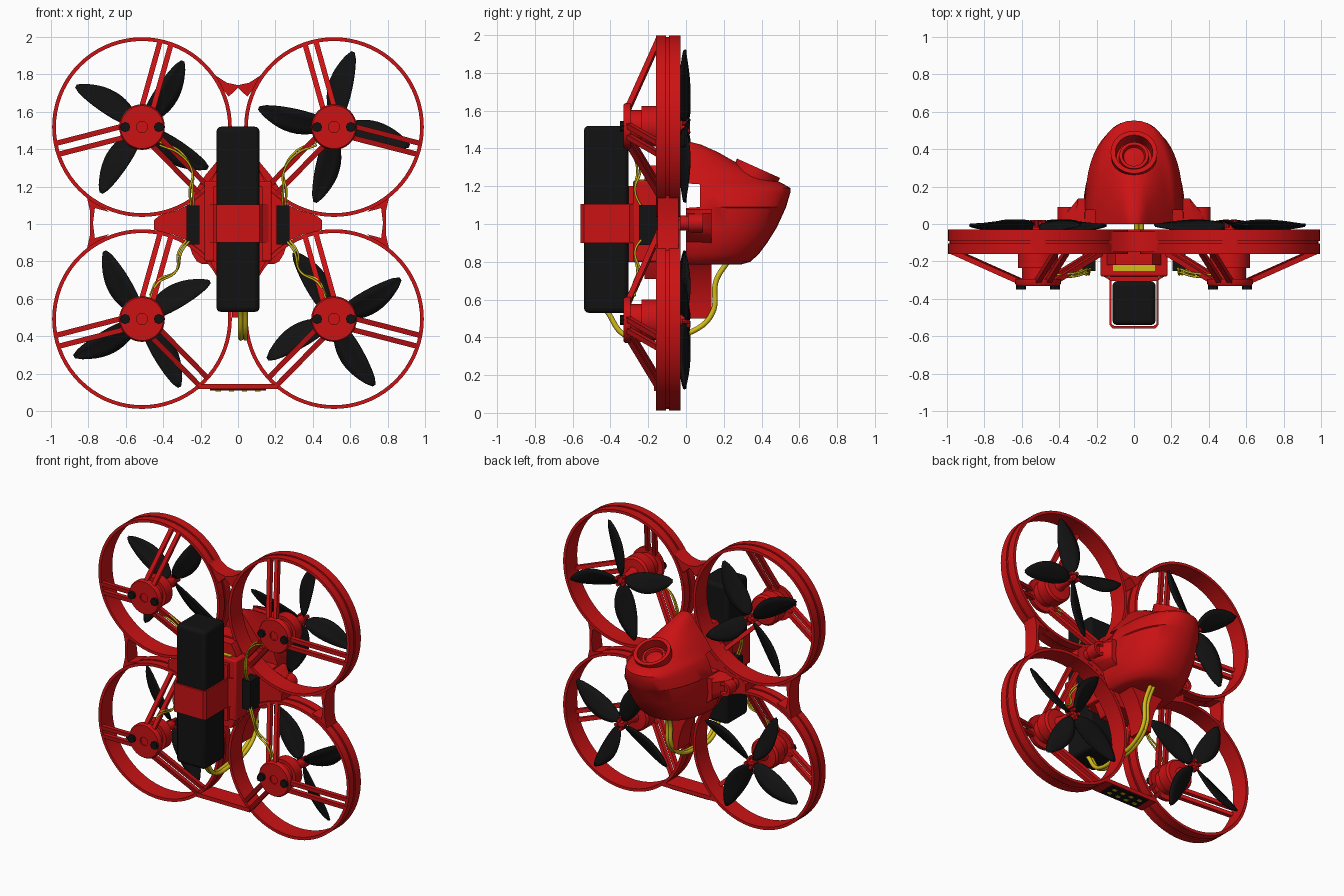
import bpy, bmesh, math
from mathutils import Vector

cube = bpy.data.objects.get("Cube")
if cube:
    bpy.data.objects.remove(cube)


def material(name, rgb):
    m = bpy.data.materials.new(name)
    m.use_nodes = True
    m.diffuse_color = (*rgb, 1)
    m.node_tree.nodes["Principled BSDF"].inputs["Base Color"].default_value = (*rgb, 1)
    return m


RED = material("red plastic", (0.60, 0.006, 0.007))
BLACK = material("black", (0.006, 0.006, 0.006))
YELLOW = material("yellow", (0.65, 0.50, 0.01))
X, Y, Z = Vector((1, 0, 0)), Vector((0, 1, 0)), Vector((0, 0, 1))


def finish(name, bm, mat, angle=35):
    bmesh.ops.recalc_face_normals(bm, faces=bm.faces)
    me = bpy.data.meshes.new(name)
    bm.to_mesh(me)
    bm.free()
    me.materials.append(mat)
    ob = bpy.data.objects.new(name, me)
    bpy.context.collection.objects.link(ob)
    bpy.ops.object.select_all(action='DESELECT')
    ob.select_set(True)
    bpy.context.view_layer.objects.active = ob
    bpy.ops.object.shade_smooth_by_angle(angle=math.radians(angle))
    return ob


def loft(name, loops, mat, cyclic=False, angle=35):
    """Skin a row of equal closed loops and cap the ends."""
    bm = bmesh.new()
    rows = [[bm.verts.new(p) for p in lp] for lp in loops]
    n = len(rows[0])
    pairs = list(zip(rows, rows[1:])) + ([(rows[-1], rows[0])] if cyclic else [])
    for a, b in pairs:
        for i in range(n):
            j = (i + 1) % n
            bm.faces.new((a[i], a[j], b[j], b[i]))
    if not cyclic:
        bm.faces.new(rows[0])
        bm.faces.new(rows[-1])
    return finish(name, bm, mat, angle)


def turned(name, centre, profile, mat, axis=Y, n=32, cyclic=False):
    """Lathe of (radius, height) pairs about an axis."""
    c, w = Vector(centre), axis.normalized()
    u = X if abs(w.x) < 0.5 else Z
    v = w.cross(u)
    ts = [math.tau * i / n for i in range(n)]
    return loft(name, [[c + w * h + (u * math.cos(t) + v * math.sin(t)) * r for t in ts]
                       for r, h in profile], mat, cyclic)


def slab(name, pts, y0, y1, mat):
    """Extrude an x-z outline along y."""
    return loft(name, [[(x, y, z) for x, z in pts] for y in (y0, y1)], mat)


def box(name, x, y, z, mat, bevel=0):
    ob = slab(name, [(x[0], z[0]), (x[1], z[0]), (x[1], z[1]), (x[0], z[1])], *y, mat)
    if bevel:
        b = ob.modifiers.new("Bevel", 'BEVEL')
        b.width, b.segments = bevel, 3
    return ob


def beam(name, p, q, w, mat):
    p, q = Vector(p), Vector(q)
    u = (q - p).cross(Y).normalized() * w / 2
    v = u.cross(q - p).normalized() * w / 2
    return loft(name, [[e + u + v, e - u + v, e - u - v, e + u - v] for e in (p, q)], mat)


def wire(name, pts, r, mat):
    cu = bpy.data.curves.new(name, 'CURVE')
    cu.dimensions, cu.bevel_depth, cu.bevel_resolution = '3D', r, 2
    sp = cu.splines.new('BEZIER')
    sp.bezier_points.add(len(pts) - 1)
    for b, p in zip(sp.bezier_points, pts):
        b.co = p
        b.handle_left_type = b.handle_right_type = 'AUTO'
    cu.materials.append(mat)
    ob = bpy.data.objects.new(name, cu)
    bpy.context.collection.objects.link(ob)


CX, MID, RAD = 0.513, 1.005, 0.48


def half_width(z, cap):
    """Half the gap left between the four ducts at a height."""
    d = CX - abs(z - MID)
    return min(cap, CX - math.sqrt(max(0.0, (RAD + 0.002) ** 2 - d * d)))


def gap_outline(z0, z1, cap, n=24):
    zs = [z0 + (z1 - z0) * i / n for i in range(n + 1)]
    return [(half_width(z, cap), z) for z in zs] + [(-half_width(z, cap), z) for z in reversed(zs)]


def blade(name, centre, a, spin):
    bm = bmesh.new()
    out = Vector((math.cos(a), 0, math.sin(a)))
    side = Vector((-math.sin(a), 0, math.cos(a)))
    rows = []
    for i in range(13):
        t = i / 12
        chord = 0.015 + 0.125 * max(0, math.sin(math.pi * t ** 0.85)) ** 0.7
        pitch = math.radians(32 - 16 * t)
        mid = centre + out * (0.025 + 0.39 * t) + side * spin * 0.02 * math.sin(math.pi * t)
        rows.append([])
        for k in (-0.5, -0.2, 0.2, 0.5):
            lift = spin * k * chord * math.sin(pitch) + 0.008 * (1 - 4 * k * k)
            rows[-1].append(bm.verts.new(mid + side * k * chord * math.cos(pitch) + Y * lift))
    for p, q in zip(rows, rows[1:]):
        for k in range(3):
            bm.faces.new((p[k], p[k + 1], q[k + 1], q[k]))
    ob = finish(name, bm, BLACK, 60)
    s = ob.modifiers.new("Thickness", 'SOLIDIFY')
    s.thickness, s.offset = 0.008, 0


# Ducts, motors, struts and propellers
first_blade = {(-1, 1): 58, (1, 1): 76, (-1, -1): 29, (1, -1): 31}
for (sx, sz), start in first_blade.items():
    tag = ("left" if sx > 0 else "right") + ("_upper" if sz > 0 else "_lower")
    c = Vector((sx * CX, 0, MID + sz * CX))
    turned("duct_" + tag, c, [(0.46, -0.16), (RAD, -0.16), (RAD, -0.105), (0.472, -0.105), (0.472, -0.09),
                              (RAD, -0.09), (RAD, -0.03), (0.46, -0.03)], RED, n=72, cyclic=True)
    turned("motor_" + tag, c, [(0.03, -0.32), (0.03, -0.33), (0.115, -0.33), (0.122, -0.32), (0.122, -0.295),
                               (0.085, -0.295), (0.085, -0.235), (0.108, -0.235), (0.108, -0.16), (0.095, -0.145),
                               (0.04, -0.14), (0.03, -0.1), (0.03, 0.0), (0.015, 0.015)], RED)
    for k in range(4):
        a = math.radians(start + 45 + 90 * k)
        turned("prop_screw_" + tag, c + Vector((math.cos(a), 0, math.sin(a))) * 0.03,
               [(0.013, -0.02), (0.013, 0.022)], RED, n=10)
    for k in (-1, 1):
        turned("motor_pad_" + tag, c + X * k * 0.09, [(0.027, -0.35), (0.027, -0.32)], BLACK, n=8)
    for deg in (74.4, 194.4, 314.4):
        a = math.radians(deg)
        out = Vector((sx * -math.cos(a), 0, math.sin(a)))
        side = out.cross(Y)
        for k in (-1, 1):
            off = c + side * k * 0.03
            beam("strut_" + tag, off + out * 0.09 - Y * 0.31, off + out * 0.467 - Y * 0.147, 0.028, RED)
    for k in range(4):
        blade("propeller_blade_" + tag, c - Y * 0.01, math.radians(start + 90 * k), sx * sz)

# Frame between the ducts
slab("centre_plate", gap_outline(0.72, 1.32, 0.45), -0.15, -0.03, RED)
slab("top_bridge", [(-0.13, 1.80), (-0.06, 1.755), (0, 1.742), (0.06, 1.755), (0.13, 1.80), (0.08, 1.72),
                    (0.05, 1.68), (0, 1.728), (-0.05, 1.68), (-0.08, 1.72)], -0.15, -0.04, RED)
for s in (-1, 1):
    slab("side_bridge", [(s * x, MID + z) for x, z in (
        (0.81, 0.15), (0.79, 0.06), (0.79, -0.06), (0.81, -0.15), (0.69, -0.06),
        (0.765, -0.08), (0.775, 0), (0.765, 0.08), (0.69, 0.06))], -0.15, -0.04, RED)
box("bottom_bridge", (-0.21, 0.21), (-0.17, -0.03), (0.117, 0.145), RED)
box("light_board", (-0.15, 0.15), (-0.155, -0.04), (0.109, 0.118), BLACK)
for i in range(4):
    for y in (-0.13, -0.08):
        x = -0.105 + 0.07 * i
        box("light", (x - 0.014, x + 0.014), (y, y + 0.02), (0.105, 0.11), YELLOW)

# Electronics tray, battery and strap
slab("tray", [(0.17, 0.84), (0.17, 1.18), (0.1, 1.31), (-0.1, 1.31),
              (-0.17, 1.18), (-0.17, 0.84), (-0.1, 0.71), (0.1, 0.71)], -0.22, -0.14, RED)
box("tray_box", (-0.18, 0.18), (-0.28, -0.14), (0.8, 1.23), RED, 0.01)
box("battery_rest", (-0.13, 0.13), (-0.305, -0.27), (0.8, 1.2), RED)
box("tray_plug", (-0.113, 0.113), (-0.25, -0.17), (1.2, 1.236), YELLOW)
box("battery", (-0.115, 0.115), (-0.54, -0.305), (0.53, 1.52), BLACK, 0.025)
strap = [(0.18, -0.27), (0.13, -0.30), (0.13, -0.54), (0.115, -0.558)]
inner = [(0.105, -0.545), (0.119, -0.535), (0.119, -0.295), (0.17, -0.255)]
outline = strap + [(-x, y) for x, y in reversed(strap)] + [(-x, y) for x, y in reversed(inner)] + inner[::-1][::-1]
loft("battery_strap", [[(x, y, z) for x, y in outline] for z in (0.9, 1.105)], RED)
for s in (-1, 1):
    box("connector", (s * 0.24 - 0.035, s * 0.24 + 0.035), (-0.25, -0.15), (0.89, 1.1), BLACK)
    for k in (-0.008, 0.008):
        wire("upper_motor_wire", [(s * 0.42, -0.28 + k, 1.43 + k), (s * 0.31, -0.27 + k, 1.38 + k),
             (s * 0.245, -0.25 + k, 1.28), (s * 0.25 + k, -0.27, 1.18), (s * 0.24 + k, -0.22, 1.06)], 0.006, YELLOW)
        wire("lower_motor_wire", [(s * 0.47, -0.28 + k, 0.61 + k), (s * 0.43, -0.27 + k, 0.69 + k),
             (s * 0.33, -0.25 + k, 0.75), (s * 0.31 + k, -0.27, 0.85), (s * 0.24 + k, -0.22, 0.94)], 0.006, YELLOW)

# Canopy skirt following the ducts, with screw ears
loft("canopy_skirt", [[(x, y, z) for x, z in gap_outline(0.5, 1.08, cap)]
                      for y, cap in ((0.0, 0.38), (0.06, 0.36), (0.135, 0.3))], RED)
for s in (-1, 1):
    turned("canopy_ear", (s * 0.36, 0, MID), [(0.04, -0.04), (0.04, 0.01), (0.05, 0.01), (0.05, 0.09),
                                             (0.03, 0.09), (0.025, 0.07)], RED, n=20)

# Canopy pod: height, base depth, top depth, half width
stations = [(1.435, 0, 0.02, 0.02), (1.42, 0, 0.08, 0.045), (1.38, 0, 0.17, 0.075), (1.32, 0, 0.275, 0.125),
            (1.26, 0, 0.41, 0.175), (1.215, 0, 0.51, 0.205), (1.21, 0.075, 0.52, 0.208),
            (1.19, 0.075, 0.553, 0.22), (1.165, 0.075, 0.552, 0.235), (1.09, 0.075, 0.53, 0.262),
            (1.085, 0, 0.528, 0.264), (0.98, 0, 0.48, 0.275), (0.9, 0, 0.43, 0.265), (0.84, 0, 0.385, 0.245),
            (0.8, 0, 0.34, 0.22), (0.785, 0.01, 0.29, 0.19)]
loops = []
for z, y0, y1, w in stations:
    arc = [math.pi * i / 24 for i in range(25)]
    loops.append([(math.copysign(abs(math.cos(t)) ** 0.85, math.cos(t)) * w,
                   y0 + (y1 - y0) * abs(math.sin(t)) ** 0.85, z) for t in arc])
pod = loft("canopy_pod", loops, RED, angle=40)

# Camera tube sunk into the pod
aim, lens = Vector((0, 0.41, 0.91)), (0, 0.375, 1.275)
cutter = turned("lens_cutter", lens, [(0.1, -0.09), (0.1, 0.15)], RED, aim)
cutter.hide_render = True
cut = pod.modifiers.new("Lens hole", 'BOOLEAN')
cut.operation, cut.object = 'DIFFERENCE', cutter
bpy.context.view_layer.objects.active = pod
bpy.ops.object.modifier_apply(modifier=cut.name)
bpy.data.objects.remove(cutter)
turned("camera_tube", lens, [(0.12, -0.09), (0.125, 0.022), (0.1, 0.022), (0.095, -0.06), (0.08, -0.06),
                             (0.078, -0.02), (0.062, -0.02), (0.055, -0.04), (0.01, -0.03)], RED, aim)

# Power lead running from the pod to the battery
for dx in (0.015, 0.04):
    wire("power_lead", [(dx, 0.22, 0.8), (dx, 0.16, 0.7), (dx, 0.14, 0.53), (dx, 0.05, 0.44),
                        (dx, -0.13, 0.40), (dx, -0.32, 0.41), (dx, -0.42, 0.54)], 0.014, YELLOW)
